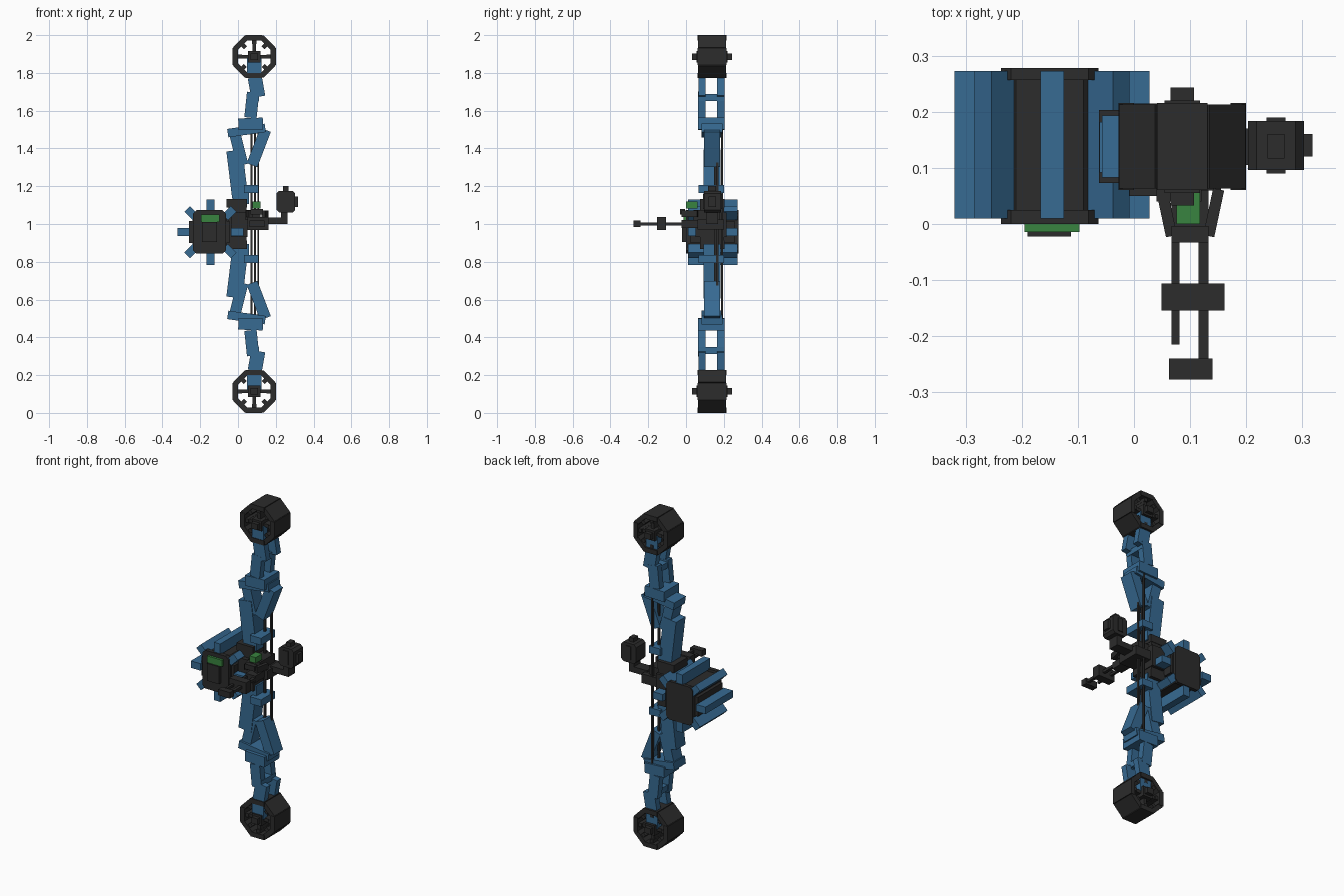
import bpy, bmesh, math
from mathutils import Matrix, Vector

if "Cube" in bpy.data.objects:
    bpy.data.objects.remove(bpy.data.objects["Cube"])


def material(name, rgb):
    m = bpy.data.materials.new(name)
    m.diffuse_color = (*rgb, 1)
    m.use_nodes = True
    m.node_tree.nodes["Principled BSDF"].inputs["Base Color"].default_value = m.diffuse_color
    return m


BLACK = material("black", (0.025, 0.025, 0.025))
BLUE = material("blue", (0.038, 0.145, 0.29))
GREEN = material("green", (0.04, 0.23, 0.05))
YC = 0.138  # depth of the bow's centre plane


def box(name, mat, c, s, tilt=0.0, turn=0.0):
    """Box by centre and size; tilt leans it in the front plane, turn spins it about z."""
    bm = bmesh.new()
    rot = Matrix.Rotation(math.radians(turn), 4, 'Z') @ Matrix.Rotation(math.radians(tilt), 4, 'Y')
    bmesh.ops.create_cube(bm, size=1, matrix=Matrix.Translation(c) @ rot @ Matrix.Diagonal((*s, 1)))
    me = bpy.data.meshes.new(name)
    bm.to_mesh(me)
    bm.free()
    me.materials.append(mat)
    ob = bpy.data.objects.new(name, me)
    bpy.context.collection.objects.link(ob)
    return ob


def span(name, mat, x, y, z):
    """Upright box by its extents."""
    return box(name, mat, [(a + b) / 2 for a, b in (x, y, z)], [b - a for a, b in (x, y, z)])


def prism(name, mat, outline, y0, y1):
    """Front-plane outline extruded in depth."""
    bm = bmesh.new()
    face = bm.faces.new([bm.verts.new((x, y0, z)) for x, z in outline])
    new = bmesh.ops.extrude_face_region(bm, geom=[face])['geom']
    bmesh.ops.translate(bm, vec=(0, y1 - y0, 0), verts=[v for v in new if isinstance(v, bmesh.types.BMVert)])
    bmesh.ops.recalc_face_normals(bm, faces=bm.faces)
    me = bpy.data.meshes.new(name)
    bm.to_mesh(me)
    bm.free()
    me.materials.append(mat)
    ob = bpy.data.objects.new(name, me)
    bpy.context.collection.objects.link(ob)
    return ob


def chamfered(cx, cz, hx, hz, c):
    return [(cx + sx * a, cz + sz * b) for sx, sz, a, b in (
        (1, 1, hx, hz - c), (1, 1, hx - c, hz), (-1, 1, hx - c, hz), (-1, 1, hx, hz - c),
        (-1, -1, hx, hz - c), (-1, -1, hx - c, hz), (1, -1, hx - c, hz), (1, -1, hx, hz - c))]


# Upper and lower halves, mirrored about z = 1
for side, k in (("upper", 1), ("lower", -1)):
    def half(name, mat, c, s, tilt=0.0):
        return box(f"{side}_{name}", mat, (c[0], c[1], 1 + k * (c[2] - 1)), s, k * tilt)

    # Wheel: octagonal rim, spokes and axle
    wx, wz, r = 0.086, 1.886, 0.114
    for i in range(8):
        a = i * math.pi / 4
        depth = 0.155 if i % 2 == 0 else 0.15
        rim = box(f"{side}_wheel_rim", BLACK,
                  (wx + (r - 0.014) * math.sin(a), YC, 1 + k * (wz - 1 + (r - 0.014) * math.cos(a))),
                  (0.09, depth, 0.028), k * math.degrees(a))
        half("wheel_lug", BLACK, (wx + 0.078 * math.sin(a), YC, wz + 0.078 * math.cos(a)),
             (0.022, 0.135, 0.024), math.degrees(a))
    half("wheel_spoke", BLACK, (wx, YC, wz), (0.19, 0.12, 0.02))
    half("wheel_spoke", BLACK, (wx, YC, wz), (0.02, 0.12, 0.19))
    half("wheel_hub", BLACK, (wx, YC, wz), (0.064, 0.165, 0.06))
    half("wheel_axle", BLACK, (wx, YC, wz), (0.042, 0.21, 0.035))

    # Split limb arms
    for y in (0.084, 0.184):
        half("limb_tip", BLUE, (0.086, y, 1.83), (0.075, 0.04, 0.1))
        half("limb_outer", BLUE, (0.098, y, 1.725), (0.075, 0.038, 0.105), -10)
        half("limb_inner", BLUE, (0.073, y, 1.63), (0.065, 0.04, 0.135), 6)
    half("limb_bridge", BLUE, (0.08, 0.135, 1.67), (0.06, 0.135, 0.035))

    # Limb pocket
    half("pocket_block", BLUE, (0.067, 0.134, 1.53), (0.13, 0.142, 0.062), -2)
    half("pocket_plate", BLUE, (0.045, YC, 1.495), (0.2, 0.11, 0.045), -8)

    # Riser struts
    half("riser_brace", BLUE, (0.11, 0.137, 1.405), (0.06, 0.085, 0.2), 21)
    half("riser_link", BLUE, (0.003, 0.137, 1.4), (0.06, 0.083, 0.18), -14)
    half("riser_arm", BLUE, (-0.004, 0.137, 1.265), (0.085, 0.09, 0.25), -7)
    half("riser_foot", BLUE, (0.015, 0.137, 1.15), (0.085, 0.09, 0.09), 0)
    half("string_guide", BLUE, (0.07, 0.133, 1.185), (0.075, 0.135, 0.042))
    half("grip_collar", BLACK, (-0.007, YC, 1.11), (0.11, 0.13, 0.045))

# Strings
for x, y in ((0.072, 0.155), (0.09, 0.19), (0.107, 0.165)):
    span("string", BLACK, (x - 0.005, x + 0.005), (y - 0.006, y + 0.006), (0.5, 1.5))

# Grip
span("grip", BLACK, (-0.05, 0.045), (0.075, 0.2), (0.88, 1.11))
span("grip_pad", BLACK, (-0.035, 0.05), (0.05, 0.215), (0.93, 1.06))
span("mount_bracket", BLACK, (-0.1, 0.0), (0.09, 0.19), (0.9, 1.03))

# Quiver core, end caps and front panel
QX, QZ = -0.15, 0.958
prism("quiver_core", BLACK, chamfered(QX, QZ, 0.09, 0.1, 0.03), 0.02, 0.26)
for y0, y1 in ((0.0, 0.025), (0.257, 0.278)):
    prism("quiver_cap", BLACK, chamfered(QX, QZ, 0.087, 0.115, 0.018), y0, y1)
span("quiver_side_block", BLACK, (-0.26, -0.045), (0.025, 0.257), (0.9, 1.015))
span("quiver_panel", BLACK, (-0.19, -0.112), (-0.022, 0.005), (0.905, 1.01))
span("quiver_light", GREEN, (-0.195, -0.097), (-0.014, 0.005), (1.01, 1.05))

# Quiver fins around the core
for i in range(8):
    a = i * math.pi / 4
    box("quiver_fin", BLUE, (-0.146 + 0.142 * math.sin(a), 0.141, 0.957 + 0.142 * math.cos(a)),
        (0.042, 0.263, 0.064), math.degrees(a))

# Arrow rest and sight arm
span("rest_block", BLACK, (0.03, 0.155), (0.06, 0.2), (0.97, 1.025))
span("rest_step", BLACK, (0.04, 0.12), (0.04, 0.18), (1.02, 1.075))
span("rest_lamp", GREEN, (0.076, 0.118), (0.0, 0.06), (1.083, 1.118))
for s in (-1, 1):
    box("rest_strut", BLACK, (0.1 + s * 0.042, 0.02, 1.055), (0.02, 0.085, 0.035), 0, -s * 12)
span("sight_arm", BLACK, (0.14, 0.25), (0.105, 0.17), (1.0, 1.035))
span("sight_post", BLACK, (0.228, 0.262), (0.105, 0.17), (1.0, 1.1))

# Sight housing
prism("sight_housing", BLACK, chamfered(0.253, 1.118, 0.05, 0.058, 0.015), 0.096, 0.184)
span("sight_screen", BLACK, (0.236, 0.27), (0.09, 0.19), (1.08, 1.16))
span("sight_cap", BLACK, (0.238, 0.268), (0.117, 0.16), (1.17, 1.2))
span("sight_knob", BLACK, (0.3, 0.318), (0.12, 0.16), (1.09, 1.145))

# Stabiliser rods and cross weights
span("rod", BLACK, (0.067, 0.081), (-0.215, 0.07), (0.994, 1.008))
span("rod", BLACK, (0.115, 0.133), (-0.25, 0.07), (0.993, 1.009))
span("rod_brace", BLACK, (0.067, 0.133), (-0.033, -0.004), (1.05, 1.08))
span("rod_mount", BLACK, (0.067, 0.133), (-0.025, 0.07), (0.98, 1.02))
span("rod_weight", BLACK, (0.049, 0.161), (-0.154, -0.106), (0.968, 1.036))
span("rod_end", BLACK, (0.062, 0.14), (-0.277, -0.24), (0.983, 1.019))
